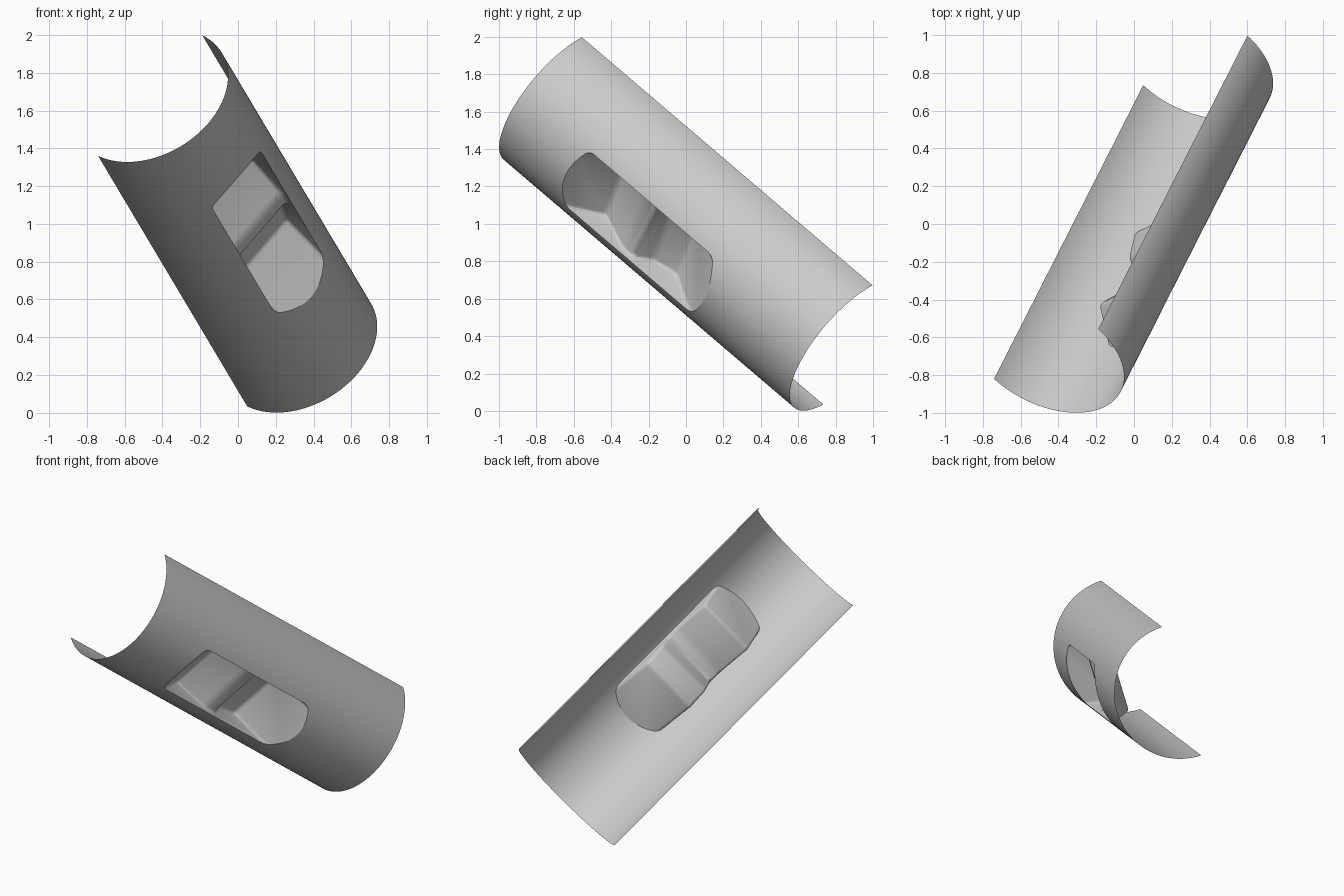
import bpy, bmesh, math
from mathutils import Vector, Matrix

cube = bpy.data.objects.get("Cube")
if cube:
    bpy.data.objects.remove(cube, do_unlink=True)

RADIUS, LENGTH = 0.4415, 2.19
HALF_WIDTH = 0.207
SEGMENTS = 64

grey = bpy.data.materials.new("plain_grey")
grey.use_nodes = True
grey.diffuse_color = (0.6, 0.6, 0.6, 1)
grey.node_tree.nodes["Principled BSDF"].inputs["Base Color"].default_value = (0.6, 0.6, 0.6, 1)


def prism(name, outline, axis, depth, bevel_rule=None):
    """Closed prism: outline swept symmetrically by depth along axis."""
    bm = bmesh.new()
    face = bm.faces.new([bm.verts.new(p - axis * depth / 2) for p in outline])
    new = bmesh.ops.extrude_face_region(bm, geom=[face])["geom"]
    bmesh.ops.translate(bm, vec=axis * depth,
                        verts=[v for v in new if isinstance(v, bmesh.types.BMVert)])
    bmesh.ops.recalc_face_normals(bm, faces=bm.faces)
    if bevel_rule:
        bmesh.ops.bevel(bm, geom=[e for e in bm.edges if bevel_rule(e)],
                        offset=0.022, segments=3, profile=0.5, affect='EDGES')
    mesh = bpy.data.meshes.new(name)
    bm.to_mesh(mesh)
    bm.free()
    obj = bpy.data.objects.new(name, mesh)
    bpy.context.collection.objects.link(obj)
    return obj


# Half cylinder, built solid along local x with its bulge towards +z
arc = [Vector((0, RADIUS * math.cos(math.pi * i / SEGMENTS),
               RADIUS * math.sin(math.pi * i / SEGMENTS))) for i in range(SEGMENTS + 1)]
shell = prism("half_tube_shell", arc, Vector((1, 0, 0)), LENGTH)
shell.data.materials.append(grey)

# Recess cutter: two hollows with a ridge between, rounded at the floor edges
TOP = 0.64
floor = [(-0.84, TOP), (-0.43, 0.235), (-0.2, 0.348), (-0.12, 0.352),
         (-0.05, 0.265), (0.1, 0.23), (0.72, TOP)]
cutter = prism("recess_cutter", [Vector((x, 0, z)) for x, z in floor],
               Vector((0, 1, 0)), 2 * HALF_WIDTH,
               lambda e: min(v.co.z for v in e.verts) < TOP - 0.01)
cutter.data.materials.append(grey)
cutter.hide_render = True

cut = shell.modifiers.new("recess", 'BOOLEAN')
cut.operation = 'DIFFERENCE'
cut.solver = 'EXACT'
cut.object = cutter
bpy.ops.object.select_all(action='DESELECT')
bpy.context.view_layer.objects.active = shell
shell.select_set(True)
bpy.ops.object.modifier_apply(modifier=cut.name)
bpy.data.objects.remove(cutter, do_unlink=True)

# Open the ends and the flat side to leave a thin sheet, then tilt it into place
along = Vector((0.79, 1.555, -1.327)).normalized()
across = Vector((0.55, 0.26, 0.64))
bulge = along.cross(across).normalized()
across = bulge.cross(along)
tilt = Matrix((along, across, bulge)).transposed().to_4x4()

bm = bmesh.new()
bm.from_mesh(shell.data)
bm.normal_update()
caps = [f for f in bm.faces if abs(f.normal.x) > 0.99
        or (f.normal.z < -0.9 and f.calc_center_median().z < 0.01)]
bmesh.ops.delete(bm, geom=caps, context='FACES')
bmesh.ops.transform(bm, verts=bm.verts,
                    matrix=Matrix.Translation((-0.07, 0.089, 1.016)) @ tilt)
bm.to_mesh(shell.data)
bm.free()

bpy.ops.object.shade_smooth_by_angle(angle=math.radians(25))
